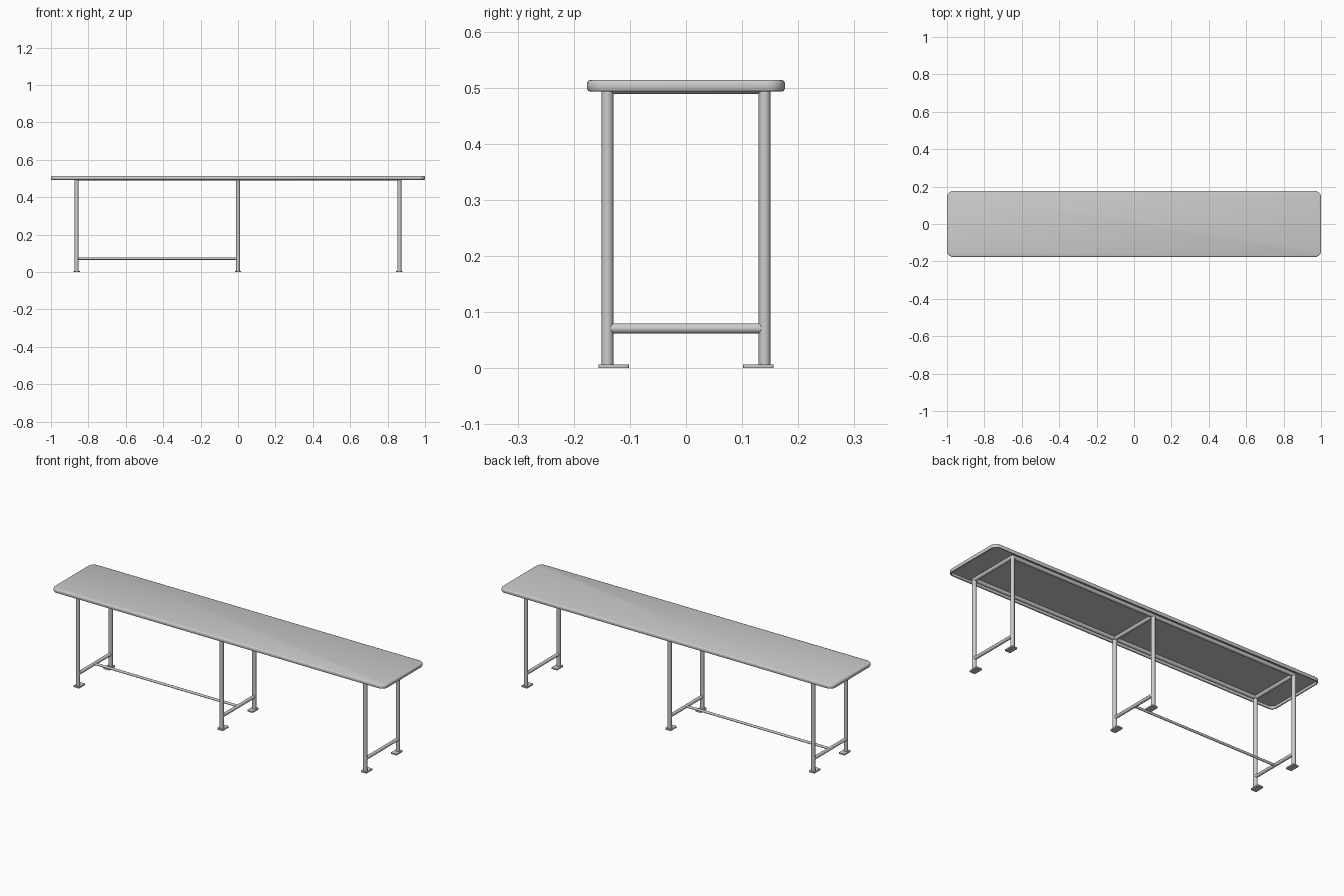
import bpy, bmesh, math
from mathutils import Vector

if "Cube" in bpy.data.objects:
    bpy.data.objects.remove(bpy.data.objects["Cube"])

LEG_X = (-0.863, 0.0, 0.863)
LEG_Y = 0.14
R = 0.0105


def finish(name, bm):
    bmesh.ops.recalc_face_normals(bm, faces=bm.faces)
    me = bpy.data.meshes.new(name)
    bm.to_mesh(me)
    bm.free()
    ob = bpy.data.objects.new(name, me)
    bpy.context.collection.objects.link(ob)
    bpy.ops.object.select_all(action='DESELECT')
    bpy.context.view_layer.objects.active = ob
    ob.select_set(True)
    bpy.ops.object.shade_smooth_by_angle(angle=math.radians(40))
    return ob


def rounded_loop(hx, hy, r, z, steps=6):
    pts = []
    for i, (sx, sy) in enumerate(((1, 1), (-1, 1), (-1, -1), (1, -1))):
        for k in range(steps + 1):
            a = (i + k / steps) * math.pi / 2
            pts.append((sx * (hx - r) + r * math.cos(a),
                        sy * (hy - r) + r * math.sin(a), z))
    return pts


def lofted(name, loops, centre=(0, 0)):
    bm = bmesh.new()
    rings = [[bm.verts.new((x + centre[0], y + centre[1], z)) for x, y, z in l]
             for l in loops]
    n = len(rings[0])
    for a, b in zip(rings, rings[1:]):
        for i in range(n):
            j = (i + 1) % n
            bm.faces.new((a[i], a[j], b[j], b[i]))
    bm.faces.new(rings[0])
    bm.faces.new(rings[-1])
    return finish(name, bm)


def tube(name, a, b, r=R):
    a, b = Vector(a), Vector(b)
    d = b - a
    bm = bmesh.new()
    bmesh.ops.create_cone(bm, cap_ends=True, segments=20, radius1=r, radius2=r,
                          depth=d.length)
    bm.transform(d.to_track_quat('Z', 'Y').to_matrix().to_4x4())
    bmesh.ops.translate(bm, verts=bm.verts, vec=(a + b) / 2)
    return finish(name, bm)


# seat: shallow pan, hollow underneath, given as (inset, z) from the top inward
seat_profile = ((0.006, 0.514), (0.002, 0.5125), (0, 0.509), (0, 0.498),
                (0.002, 0.494), (0.006, 0.493), (0.008, 0.495), (0.008, 0.508))
lofted("seat", [rounded_loop(1 - i, 0.176 - i, 0.032 - i, z)
                for i, z in seat_profile])

# three leg frames
for x, side in zip(LEG_X, ("left", "middle", "right")):
    for s, face in ((-1, "front"), (1, "back")):
        y = s * LEG_Y
        tube(f"{side}_{face}_leg", (x, y, 0.004), (x, y, 0.503))
        lofted(f"{side}_{face}_foot",
               [rounded_loop(0.017, 0.027, 0.004, z, 3) for z in (0, 0.007)],
               (x, s * 0.129))
    tube(f"{side}_lower_crossbar", (x, -LEG_Y, 0.071), (x, LEG_Y, 0.071), 0.009)
    tube(f"{side}_upper_crossbar", (x, -LEG_Y, 0.499), (x, LEG_Y, 0.499), 0.01)

# long rails under the seat
for s, face in ((-1, "front"), (1, "back")):
    tube(f"{face}_rail", (LEG_X[0], s * LEG_Y, 0.499),
         (LEG_X[2], s * LEG_Y, 0.499), 0.01)

# stretcher between the left and middle frames only
tube("stretcher", (LEG_X[0], 0, 0.072), (LEG_X[1], 0, 0.072), 0.0065)
